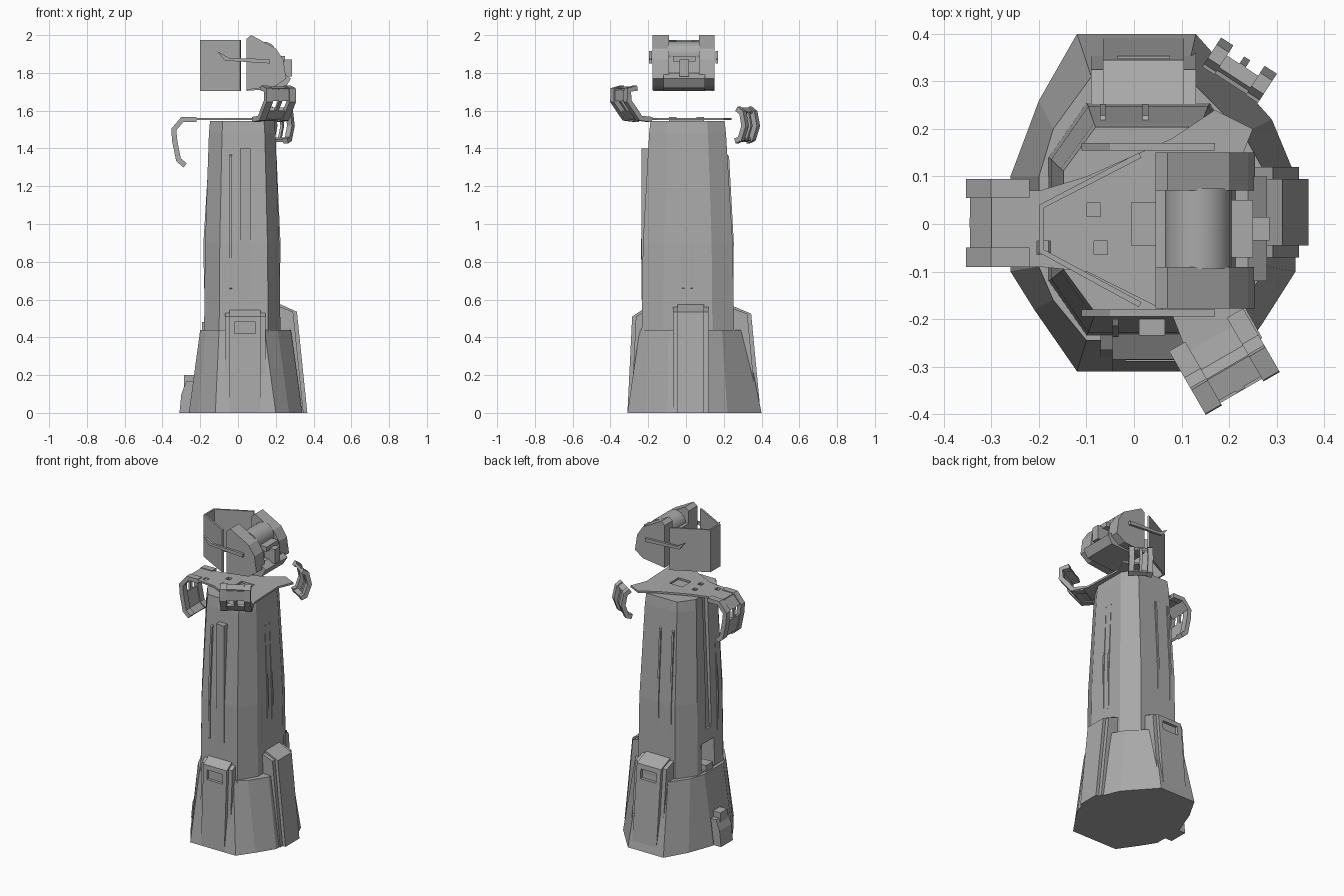
import bpy, bmesh
from math import radians
from mathutils import Matrix, Vector

cube = bpy.data.objects.get("Cube")
if cube:
    bpy.data.objects.remove(cube, do_unlink=True)

GREY = (0.4, 0.4, 0.4, 1)
stone = bpy.data.materials.new("stone_grey")
stone.use_nodes = True
stone.diffuse_color = GREY
stone.node_tree.nodes["Principled BSDF"].inputs["Base Color"].default_value = GREY


def finish(name, bm, angle=0):
    """Turn about z, fix the normals and make a flat-shaded object."""
    bm.transform(Matrix.Rotation(radians(angle), 4, "Z"))
    bmesh.ops.recalc_face_normals(bm, faces=bm.faces)
    mesh = bpy.data.meshes.new(name)
    bm.to_mesh(mesh)
    bm.free()
    mesh.materials.append(stone)
    obj = bpy.data.objects.new(name, mesh)
    bpy.context.collection.objects.link(obj)
    return obj


def loft(name, rings, angle=0):
    """Closed solid through rings of equal length."""
    bm = bmesh.new()
    loops = [[bm.verts.new(p) for p in ring] for ring in rings]
    n = len(loops[0])
    for a, b in zip(loops, loops[1:]):
        for i in range(n):
            j = (i + 1) % n
            bm.faces.new((a[i], a[j], b[j], b[i]))
    bm.faces.new(loops[0])
    bm.faces.new(loops[-1])
    return finish(name, bm, angle)


def prism(name, profile, t0, t1, angle=0):
    """Outward/height profile pushed sideways from t0 to t1."""
    return loft(name, [[(r, t, z) for r, z in profile] for t in (t0, t1)], angle)


def box(name, x0, x1, y0, y1, z0, z1, angle=0):
    return prism(name, [(x0, z0), (x1, z0), (x1, z1), (x0, z1)], y0, y1, angle)


def cut(target, cutter):
    mod = target.modifiers.new("opening", "BOOLEAN")
    mod.operation = "DIFFERENCE"
    mod.solver = "EXACT"
    mod.object = cutter
    cutter.hide_render = True
    cutter.hide_viewport = True
    cutter.display_type = "WIRE"


def strip(name, path, t0, t1, angle, thick):
    """Bent sheet following an outward/height path."""
    bm = bmesh.new()
    rows = [[bm.verts.new((r, t, z)) for t in (t0, t1)] for r, z in path]
    for a, b in zip(rows, rows[1:]):
        bm.faces.new((a[0], a[1], b[1], b[0]))
    obj = finish(name, bm, angle)
    mod = obj.modifiers.new("thickness", "SOLIDIFY")
    mod.thickness = thick
    mod.offset = 0
    return obj


# Flared base
foot = [(-.12, .4), (.13, .4), (.29, .22), (.34, .1), (.34, -.1), (.27, -.21),
        (.2, -.31), (-.12, -.31), (-.21, -.18), (-.26, -.1), (-.26, .1), (-.2, .26)]
shoulder = [(-.09, .31), (.11, .31), (.23, .19), (.28, .1), (.28, -.09), (.21, -.2),
            (.14, -.245), (-.1, -.245), (-.17, -.16), (-.2, -.09), (-.2, .1), (-.17, .2)]
base = loft("base", [[(x, y, 0) for x, y in foot],
                     [(x, y, .44) for x, y in shoulder]])

# Eight-sided shaft, tapering to the top
shaft_low = [(-.1, -.235), (.16, -.235), (.225, -.12), (.225, .14),
             (.16, .255), (-.1, .255), (-.18, .14), (-.18, -.12)]


def shaft_ring(z, sx, sy):
    return [(.02 + (x - .02) * sx, y * sy, z) for x, y in shaft_low]


shaft = loft("shaft", [shaft_ring(.4, 1, 1), shaft_ring(.9, .97, .97),
                       shaft_ring(1.48, .87, .83), shaft_ring(1.545, .84, .8)])
cut(shaft, box("doorway_cutter", -.3, -.09, -.03, .1, .445, .62))
cut(shaft, prism("groove_cutter", [(-.3, .7), (-.165, .7), (-.125, 1.6), (-.3, 1.6)],
                 .0, .05))
box("doorway_ledge", -.19, -.12, .0, .07, .44, .48)

# Three buttresses, each with a skirt and a raised face
buttresses = {
    "front": (-90, .31, .285, .225, -.07, .145, .55),
    "left": (0, .367, .312, .225, -.07, .12, .575),
    "back": (90, .395, .345, .25, -.13, .09, .565),
}
for side, (angle, low, high, inner, t0, t1, top) in buttresses.items():
    profile = [(.12, 0), (low, 0), (high, top - .04), (inner, top), (.12, top)]
    skirt = [(.12, 0), (low - .02, 0), (high - .02, top - .04), (inner - .01, top - .01),
             (.12, top - .01)]
    face = prism(side + "_buttress", profile, t0 + .025, t1 - .025, angle)
    prism(side + "_buttress_skirt", skirt, t0, t1, angle)
    mid = (t0 + t1) / 2
    if side != "left":
        cut(face, box(side + "_slot_cutter", high - .014, .5, mid - .055, mid + .055,
                      top - .13, top - .07, angle))

# Entrance step on the plain side
prism("entrance_step", [(-.2, 0), (-.31, 0), (-.3, .1), (-.275, .165), (-.2, .165)],
      -.03, .09)
box("entrance_step_cap", -.285, -.2, -.01, .06, .1, .2)

# Long rib and narrow fins on the shaft
prism("front_rib", [(.15, .6), (.235, .6), (.235, 1.4), (.15, 1.4)], .01, .065, -90)
for angle, low, high, t in ((-90, .235, .215, -.045), (0, .222, .204, -.02), (0, .222, .204, .025),
                            (90, .25, .228, -.03), (90, .25, .228, .06),
                            (180, .18, .155, .06)):
    prism("shaft_fin", [(low - .03, .62), (low, .66), (low + .003, .9),
                        (high, 1.36), (high - .03, 1.38)], t, t + .012, angle)

# Deck with three arms
deck_outline = [(-.3, -.09), (-.2, -.09), (-.1, -.1), (.08, -.19), (.13, -.32),
                (.27, -.24), (.22, -.15), (.21, .1), (.25, .2), (.17, .24),
                (.08, .18), (-.1, .1), (-.2, .07), (-.3, .07)]
deck = loft("deck", [[(x, y, z) for x, y in deck_outline] for z in (1.55, 1.562)])
for x, y, s in ((.04, 0, .045), (-.085, .03, .014), (-.07, -.05, .014), (-.19, -.05, .014)):
    cut(deck, box("deck_hole_cutter", x - s, x + s, y - s, y + s, 1.5, 1.6))


# Caged brackets at the arm ends
def bracket(name, path, t0, t1, angle, open_span):
    w = (t1 - t0) * .22
    strip(name + "_rail_a", path, t0, t0 + w, angle, .028)
    strip(name + "_rail_b", path, t1 - w, t1, angle, .028)
    for i, pair in enumerate(zip(path, path[1:])):
        if i not in open_span:
            strip(name + "_panel", pair, t0 + w, t1 - w, angle, .014)
    mid = (t0 + t1) / 2
    strip(name + "_spine", path, mid - w / 4, mid + w / 4, angle, .014)


bracket("side_bracket", [(.22, 1.553), (.295, 1.553), (.34, 1.5), (.335, 1.44),
                         (.315, 1.34), (.28, 1.31)], -.095, .09, 180, (2,))
bracket("front_bracket", [(.27, 1.553), (.34, 1.56), (.37, 1.6), (.41, 1.65),
                          (.41, 1.71), (.36, 1.72)], -.07, .11, -60, (2,))
bracket("back_bracket", [(.37, 1.61), (.4, 1.59), (.415, 1.52), (.39, 1.45), (.36, 1.44)],
        -.08, .06, 57, (1, 2))

# Rear of the head: upright panels meeting in a wedge
rear = [(.01, .15), (-.2, .04), (-.2, -.06), (.01, -.175)]
bm = bmesh.new()
cols = [[bm.verts.new((x, y, z)) for z in (1.705, 1.975)] for x, y in rear]
for a, b in zip(cols, cols[1:]):
    bm.faces.new((a[0], b[0], b[1], a[1]))
head_rear = finish("head_rear", bm)
head_rear.modifiers.new("thickness", "SOLIDIFY").thickness = .012

# Front of the head: cheeks, brow and chin around a recessed face
cheek = [(.045, 1.71), (.2, 1.73), (.255, 1.77), (.24, 1.87), (.2, 1.93), (.07, 2.0), (.045, 1.98)]
prism("cheek_right", cheek, -.178, -.09)
prism("cheek_left", cheek, .07, .15)
prism("chin", [(.045, 1.705), (.25, 1.72), (.28, 1.77), (.24, 1.8), (.045, 1.8)], -.12, .1)
prism("face_plate", [(.045, 1.79), (.215, 1.79), (.2, 1.9), (.045, 1.9)], -.09, .07)
box("snout", .2, .285, -.035, .015, 1.78, 1.87)
box("snout_bar", .2, .25, -.07, .05, 1.86, 1.89)

# Rounded visor across the brow
bm = bmesh.new()
bmesh.ops.create_cone(bm, cap_ends=True, segments=20, radius1=.07, radius2=.07, depth=.17,
                      matrix=Matrix.Translation((.135, -.01, 1.895))
                      @ Matrix.Rotation(radians(90), 4, "X"))
for f in bm.faces:
    f.smooth = len(f.verts) == 4
finish("visor", bm)

# Swept blades along both sides of the head, and the neck post
blade = [(-.11, 1.915), (-.07, 1.865), (.17, 1.85), (.17, 1.872), (-.05, 1.88)]
for label, y in (("left", .155), ("right", -.195)):
    prism("blade_" + label, blade, y, y + .015)
